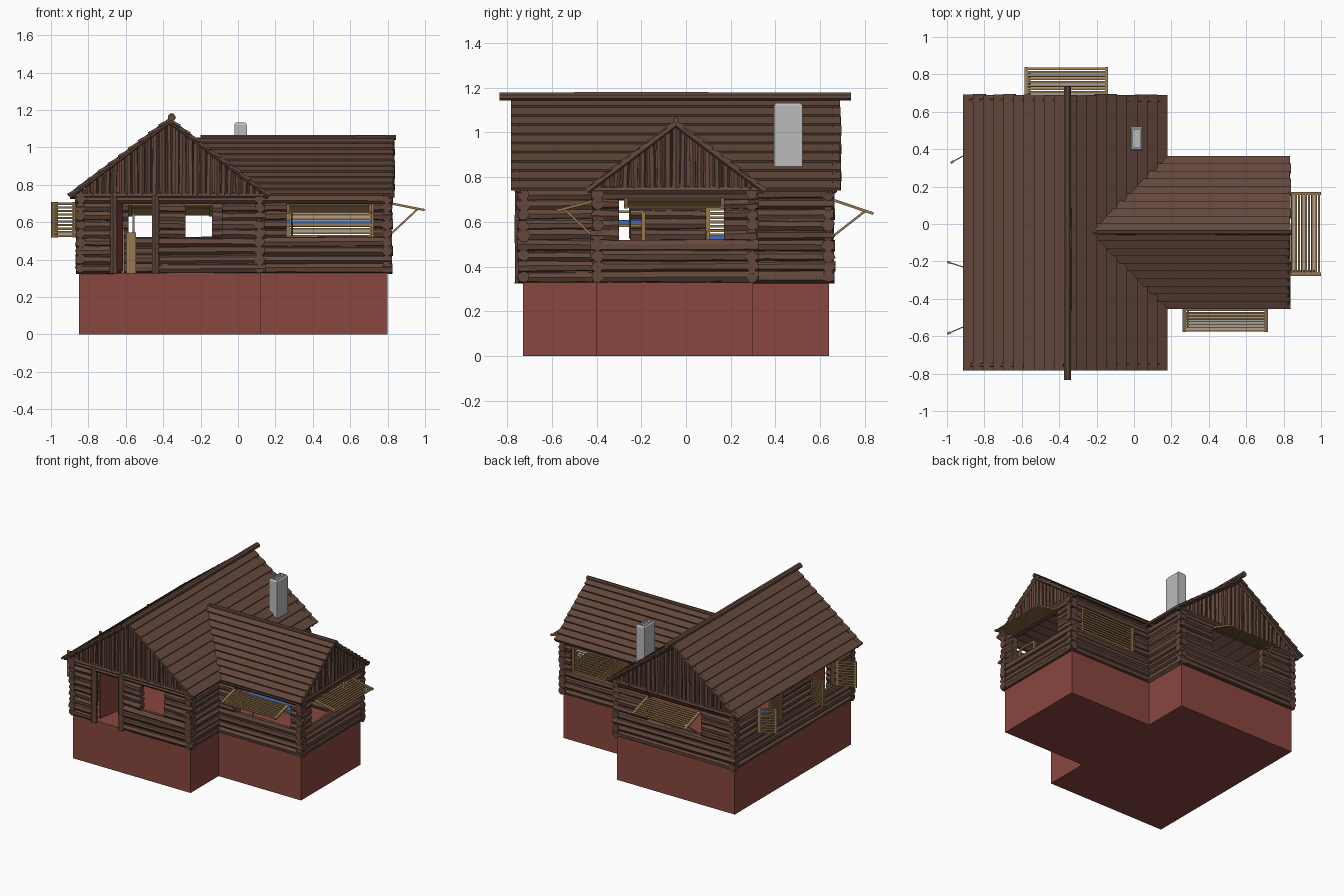
import bpy, bmesh, math, random
from mathutils import Vector as V

if "Cube" in bpy.data.objects:
    bpy.data.objects.remove(bpy.data.objects["Cube"])

random.seed(4)


def material(name, rgb):
    m = bpy.data.materials.new(name)
    m.diffuse_color = (*rgb, 1)
    m.use_nodes = True
    m.node_tree.nodes["Principled BSDF"].inputs["Base Color"].default_value = m.diffuse_color
    return m


WOOD = material("dark_brown_wood", (0.125, 0.064, 0.045))
RED = material("brick_red", (0.25, 0.062, 0.05))
TAN = material("tan_wood", (0.31, 0.19, 0.08))
BLUE = material("blue_cloth", (0.05, 0.15, 0.55))
GREY = material("light_grey", (0.5, 0.5, 0.5))


def finish(name, bm, mat):
    bmesh.ops.recalc_face_normals(bm, faces=bm.faces)
    me = bpy.data.meshes.new(name)
    bm.to_mesh(me)
    bm.free()
    me.materials.append(mat)
    ob = bpy.data.objects.new(name, me)
    bpy.context.collection.objects.link(ob)
    return ob


def loft(bm, rings):
    # skin closed rings of points and cap both ends
    vs = [[bm.verts.new(p) for p in r] for r in rings]
    n = len(vs[0])
    for a, b in zip(vs, vs[1:]):
        for i in range(n):
            bm.faces.new((a[i], a[(i + 1) % n], b[(i + 1) % n], b[i]))
    bm.faces.new(vs[0])
    bm.faces.new(vs[-1])


def beam(bm, p0, p1, w, t, up=(0, 0, 1)):
    # straight bar from p0 to p1, width w sideways, thickness t along up
    p0, p1, up = V(p0), V(p1), V(up)
    side = (p1 - p0).cross(up).normalized()
    up = side.cross(p1 - p0).normalized()
    loft(bm, [[p + side * a * w / 2 + up * b * t / 2
               for a, b in ((-1, -1), (1, -1), (1, 1), (-1, 1))] for p in (p0, p1)])


def log(bm, p0, p1, r, n=7, segs=4, rough=0.14):
    # rough hand-cut log
    p0, p1 = V(p0), V(p1)
    d = (p1 - p0).normalized()
    s = d.cross(V((0, 0, 1)) if abs(d.z) < 0.9 else V((1, 0, 0))).normalized()
    u = s.cross(d)
    shape = [random.uniform(1 - rough, 1 + rough) for _ in range(n)]
    phase = random.random() * 6
    rings = []
    for k in range(segs + 1):
        c = p0.lerp(p1, k / segs)
        f = r * random.uniform(0.92, 1.08)
        rings.append([c + f * shape[i] * (s * math.cos(phase + math.tau * i / n) + u * math.sin(phase + math.tau * i / n))
                      for i in range(n)])
    loft(bm, rings)


def box(bm, x0, x1, y0, y1, z0, z1):
    beam(bm, (x0, (y0 + y1) / 2, (z0 + z1) / 2), (x1, (y0 + y1) / 2, (z0 + z1) / 2), y1 - y0, z1 - z0)


# Foundation: L-shaped block, its top is the floor
bm = bmesh.new()
plan = [(-0.85, -0.73), (0.12, -0.73), (0.12, -0.4), (0.8, -0.4), (0.8, 0.3), (0.12, 0.3), (0.12, 0.64), (-0.85, 0.64)]
loft(bm, [[(x, y, z) for x, y in plan] for z in (0, 0.328)])
finish("foundation", bm, RED)

# Log walls with openings (start, end, first row, last row)
Z0, PITCH, ROWS = 0.33, 0.0465, 9


def wall(name, axis, fixed, lo, hi, openings=()):
    bm = bmesh.new()
    pt = lambda s, z: (s, fixed, z) if axis == "x" else (fixed, s, z)
    for row in range(ROWS):
        z = Z0 + PITCH * (row + 0.5)
        cuts = [lo] + [c for o in sorted(openings) if o[2] <= row <= o[3] for c in o[:2]] + [hi]
        for a, b in zip(cuts[::2], cuts[1::2]):
            beam(bm, pt(a, z), pt(b, z), 0.022, PITCH)
            a2 = a - random.uniform(0.02, 0.032) if a == lo else a
            b2 = b + random.uniform(0.02, 0.032) if b == hi else b
            log(bm, pt(a2, z), pt(b2, z + random.uniform(-0.004, 0.004)), 0.0265)
    return finish(name, bm, WOOD)


wall("front_wall", "x", -0.727, -0.842, 0.115, [(-0.66, -0.45, 0, 7), (-0.28, -0.085, 4, 7)])
wall("back_wall", "x", 0.637, -0.842, 0.115, [(-0.585, -0.14, 4, 7)])
wall("left_wall", "y", -0.842, -0.727, 0.637, [(-0.53, -0.245, 4, 7), (0.09, 0.39, 4, 7)])
wall("right_wall_front", "y", 0.115, -0.727, -0.395)
wall("right_wall_back", "y", 0.115, 0.295, 0.637)
wall("wing_front_wall", "x", -0.395, 0.115, 0.797, [(0.26, 0.725, 4, 7)])
wall("wing_back_wall", "x", 0.295, 0.115, 0.797, [(0.26, 0.725, 4, 7)])
wall("wing_end_wall", "y", 0.797, -0.395, 0.295, [(-0.3, 0.17, 4, 7)])

# Door posts and door swung inwards
bm = bmesh.new()
for x in (-0.665, -0.44):
    log(bm, (x, -0.745, 0.325), (x, -0.745, 0.745), 0.021)
finish("door_posts", bm, WOOD)
bm = bmesh.new()
beam(bm, (-0.65, -0.7, 0.52), (-0.62, -0.5, 0.52), 0.012, 0.36)
finish("door", bm, RED)

# Roofs: lapped boards; map_pt turns (along, across, z) into a point
CX, HALF, EAVE, TOP = -0.367, 0.54, 0.742, 1.152
SLOPE = (TOP - EAVE) / HALF
WY, WHALF, WTOP = -0.045, 0.402, 1.05
main_pt = lambda a, c, z: V((CX + c, a, z))
wing_pt = lambda a, c, z: V((a, WY + c, z))


def roof(name, map_pt, half, top, start, end, boards):
    bm = bmesh.new()
    slope = (top - EAVE) / half
    step = half / boards
    for side in (-1, 1):
        for i in range(boards):
            u0, u1 = i * step, (i + 1) * step
            za, zb = top - slope * u0 - 0.006, top - slope * u1 + 0.006
            mid = (side * (u0 + u1) / 2, (za + zb) / 2)
            run = map_pt(0, side * u1, zb) - map_pt(0, side * u0, za)
            s, e = start(top - slope * u0), end + random.uniform(-0.004, 0.004)
            p0, p1 = map_pt(s, *mid), map_pt(e, *mid)
            beam(bm, p0, p1, run.length + 0.008, 0.014, run.cross(p1 - p0) * side * (1 if map_pt is wing_pt else -1))
    return finish(name, bm, WOOD)


roof("main_roof", main_pt, HALF, TOP, lambda z: -0.782, 0.692, 10)
roof("wing_roof", wing_pt, WHALF, WTOP, lambda z: CX + (TOP - z) / SLOPE - 0.01, 0.835, 10)

bm = bmesh.new()
log(bm, (-0.355, -0.835, 1.16), (-0.355, 0.738, 1.16), 0.02, 8, 6, 0.05)
log(bm, (-0.2, WY, 1.053), (0.845, WY, 1.053), 0.014, 8, 6, 0.05)
finish("ridge_logs", bm, WOOD)


# Gables: vertical poles on a triangular backing, with a base log
def gable(name, map_pt, half, top, at, out):
    bm = bmesh.new()
    slope = (top - EAVE) / half
    h = half - 0.03
    tri = [(-h, EAVE - 0.01), (h, EAVE - 0.01), (0, top - 0.02)]
    loft(bm, [[map_pt(at + d, c, z) for c, z in tri] for d in (-0.01, 0.01)])
    n = int(2 * h / 0.036)
    for i in range(1, n):
        c = -h + 2 * h * i / n
        z = top - slope * abs(c) - 0.014
        if z > EAVE + 0.02:
            log(bm, map_pt(at + out * 0.012, c + random.uniform(-0.005, 0.005), EAVE),
                map_pt(at + out * 0.012, c, z), random.uniform(0.015, 0.019), 6, 2)
    log(bm, map_pt(at + out * 0.014, -half + 0.01, EAVE), map_pt(at + out * 0.014, half - 0.01, EAVE), 0.017)
    # sloping edge logs under the roof
    for s in (-1, 1):
        log(bm, map_pt(at + out * 0.025, s * half * 0.99, EAVE - 0.004), map_pt(at + out * 0.025, 0, top - 0.012), 0.014)
    finish(name, bm, WOOD)


gable("front_gable", main_pt, HALF, TOP, -0.727, -1)
gable("back_gable", main_pt, HALF, TOP, 0.637, 1)
gable("wing_gable", wing_pt, WHALF, WTOP, 0.797, 1)

# Chimney with a narrowed cap and sunken flue
bm = bmesh.new()
rect = lambda i, z: [(0.0135 + a * (0.0335 - i), 0.457 + b * (0.063 - i), z) for a, b in ((-1, -1), (1, -1), (1, 1), (-1, 1))]
loft(bm, [rect(0, 0.8), rect(0, 1.12), rect(0.007, 1.132), rect(0.014, 1.132), rect(0.014, 1.11)])
finish("chimney", bm, GREY)


# Slatted shutters: slats run parallel to edge a-b, spread along d
def shutter(name, a, b, d, slats=10, prop=None):
    bm = bmesh.new()
    a, b, d = V(a), V(b), V(d)
    nrm = (b - a).cross(d).normalized()
    e = (b - a).normalized() * 0.009
    for p in (a + e, b - e):
        beam(bm, p, p + d, 0.018, 0.012, nrm)
    for i in range(slats):
        o = d * ((i + 0.5) / slats)
        beam(bm, a + o, b + o, d.length / slats * 0.62, 0.006, nrm)
    if prop:
        beam(bm, prop, a.lerp(b, 0.06) + d * 0.8, 0.01, 0.01)
    finish(name, bm, TAN)


shutter("wing_front_awning", (0.26, -0.42, 0.692), (0.717, -0.42, 0.692), (0, -0.157, -0.042), prop=(0.288, -0.41, 0.53))
shutter("wing_end_awning", (0.82, -0.278, 0.7), (0.82, 0.172, 0.7), (0.178, 0, -0.035), prop=(0.81, -0.25, 0.53))
shutter("back_awning", (-0.585, 0.66, 0.697), (-0.138, 0.66, 0.697), (0, 0.178, -0.06), prop=(-0.56, 0.65, 0.53))
shutter("wing_back_shutter", (0.26, 0.3, 0.702), (0.725, 0.3, 0.702), (0, 0, -0.186))
DROP = (0, 0, -0.19)
for i, (y0, x1, y1) in enumerate([(0.39, -0.98, 0.327), (-0.245, -0.998, -0.203), (-0.53, -0.998, -0.587)]):
    shutter("left_shutter_%d" % (i + 1), (-0.865, y0, 0.708), (x1, y1, 0.708), DROP)
shutter("left_closed_shutter", (-0.85, 0.09, 0.704), (-0.85, 0.235, 0.704), DROP)


# Beds inside: frame, posts and mattress
def bed(name, x0, x1, y0, y1, z, post_top):
    bm = bmesh.new()
    for x in (x0, x1):
        for y in (y0, y1):
            beam(bm, (x, y, 0.328), (x, y, post_top), 0.016, 0.016, (0, 1, 0))
        beam(bm, (x, y0, post_top), (x, y1, post_top), 0.012, 0.012)
    box(bm, x0, x1, y0, y1, z - 0.03, z - 0.018)
    finish(name + "_frame", bm, TAN)
    bm = bmesh.new()
    box(bm, x0 + 0.01, x1 - 0.01, y0 + 0.005, y1 - 0.005, z - 0.018, z)
    finish(name + "_mattress", bm, BLUE)


bed("wing_bed", 0.25, 0.72, -0.34, -0.19, 0.608, 0.645)
bed("main_bed", -0.81, -0.615, 0.1, 0.55, 0.54, 0.56)
bm = bmesh.new()
box(bm, -0.6, -0.545, 0.45, 0.55, 0.328, 0.545)
finish("bedside_chest", bm, TAN)
